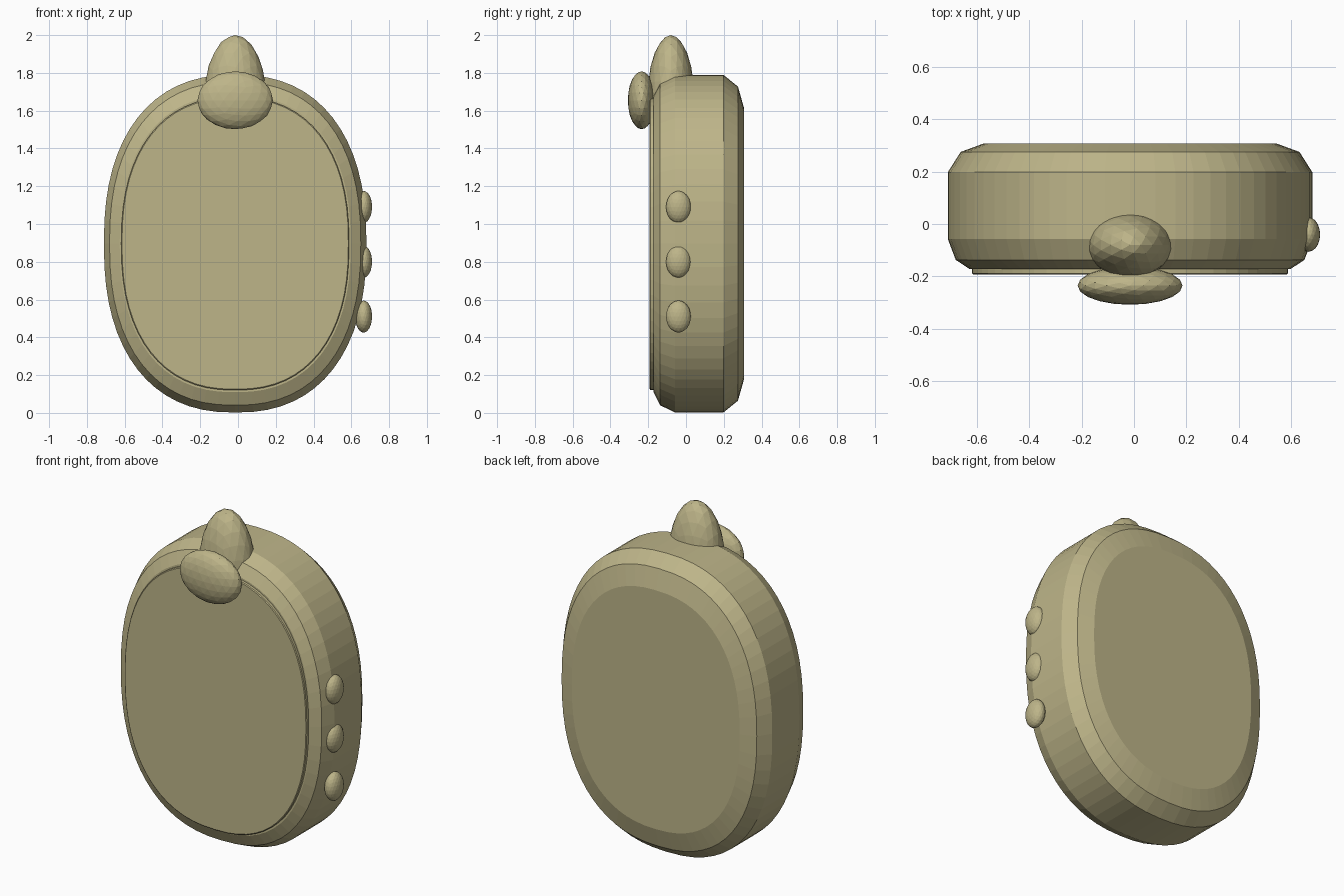
import bpy, bmesh, math
from mathutils import Matrix

if "Cube" in bpy.data.objects:
    bpy.data.objects.remove(bpy.data.objects["Cube"])

# Single flat khaki material
khaki = bpy.data.materials.new("khaki")
khaki.use_nodes = True
colour = (0.51, 0.46, 0.25, 1)
khaki.diffuse_color = colour
khaki.node_tree.nodes["Principled BSDF"].inputs["Base Color"].default_value = colour

CX, CZ = -0.015, 0.896      # middle of the case
HALF_W, HALF_H = 0.695, 0.894
SEGMENTS = 64
ROUNDNESS = 2.35            # superellipse exponent of the outline


def finish(name, bm):
    bmesh.ops.recalc_face_normals(bm, faces=bm.faces)
    mesh = bpy.data.meshes.new(name)
    bm.to_mesh(mesh)
    bm.free()
    mesh.materials.append(khaki)
    obj = bpy.data.objects.new(name, mesh)
    bpy.context.collection.objects.link(obj)
    return obj


def outline(scale, y):
    points = []
    for i in range(SEGMENTS):
        a = math.tau * i / SEGMENTS
        c, s = math.cos(a), math.sin(a)
        x = math.copysign(abs(c) ** (2 / ROUNDNESS), c)
        z = math.copysign(abs(s) ** (2 / ROUNDNESS), s)
        points.append((CX + HALF_W * scale * x, y, CZ + HALF_H * scale * z))
    return points


def loft(name, profile):
    """Capped skin through scaled outlines, given as (scale, y)."""
    bm = bmesh.new()
    rings = [[bm.verts.new(p) for p in outline(*row)] for row in profile]
    for a, b in zip(rings, rings[1:]):
        for i in range(SEGMENTS):
            j = (i + 1) % SEGMENTS
            bm.faces.new((a[i], a[j], b[j], b[i]))
    bm.faces.new(rings[0])
    bm.faces.new(rings[-1])
    return finish(name, bm)


def ellipsoid(name, centre, radii, detail):
    bm = bmesh.new()
    matrix = Matrix.Translation(centre) @ Matrix.Diagonal((*radii, 1))
    bmesh.ops.create_icosphere(bm, subdivisions=detail, radius=1, matrix=matrix)
    return finish(name, bm)


# Case with bevelled front and back, and the raised front panel
loft("case", [(0.88, -0.172), (0.957, -0.137), (1, -0.058),
              (1, 0.198), (0.93, 0.275), (0.8, 0.308)])
loft("front_panel", [(0.862, -0.192), (0.868, -0.188), (0.868, -0.15)])

# Top knob and the flattened oval in front of it
ellipsoid("top_knob", (CX, -0.08, 1.66), (0.165, 0.125, 0.34), 3)
ellipsoid("front_oval", (CX, -0.235, 1.655), (0.2, 0.073, 0.153), 3)

# Row of side buttons
for i, height in enumerate((1.09, 0.8, 0.51)):
    ellipsoid(f"side_button_{i + 1}", (0.665, -0.04, height),
              (0.045, 0.066, 0.085), 3)
